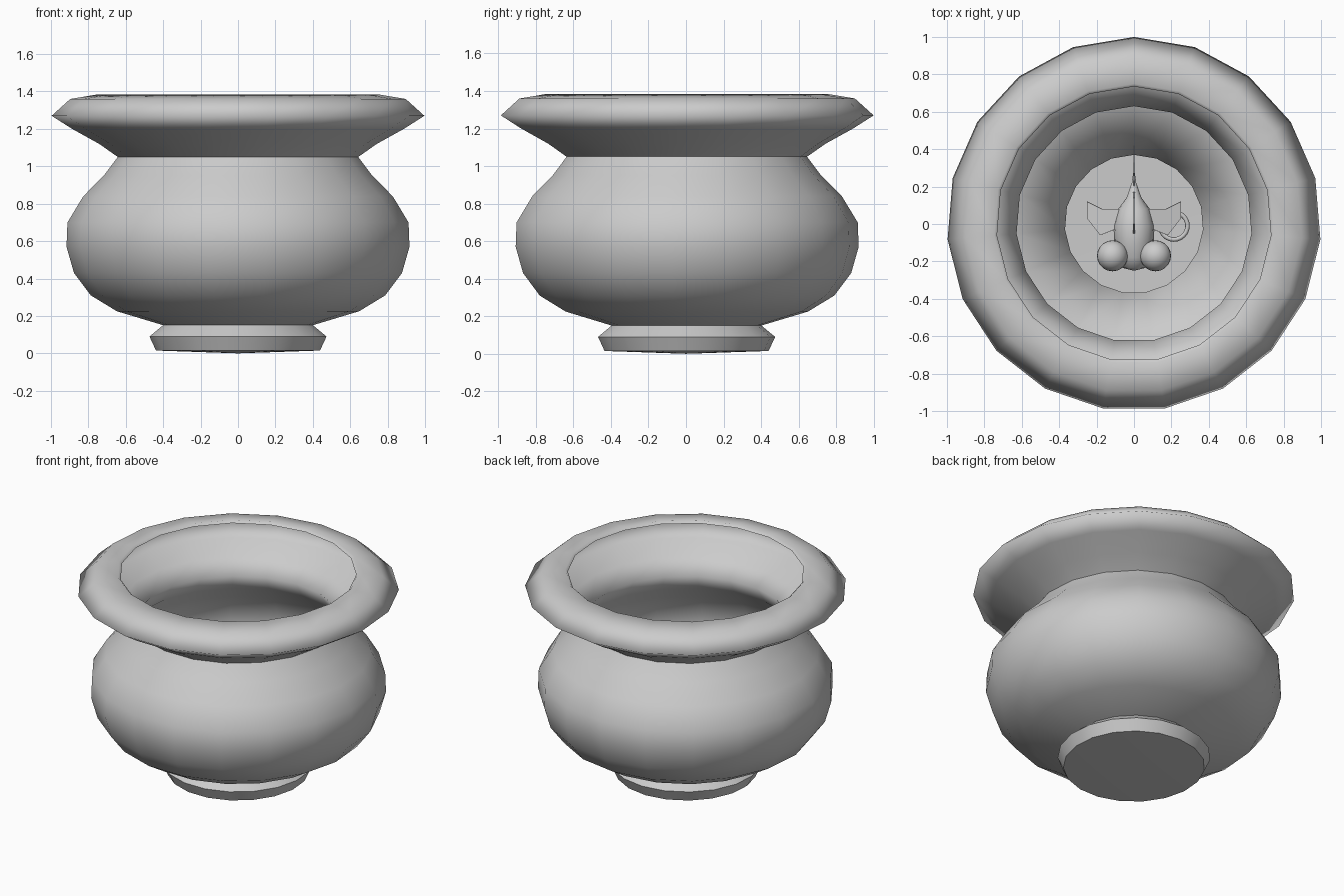
import bpy, bmesh, math
from mathutils import Matrix, Vector

if "Cube" in bpy.data.objects:
    bpy.data.objects.remove(bpy.data.objects["Cube"], do_unlink=True)

SIDES = 19  # the pot is an odd-sided turned form
grey = bpy.data.materials.new("plain_grey")
grey.use_nodes = True
COLOUR = (0.6, 0.6, 0.6, 1)
grey.diffuse_color = COLOUR
grey.node_tree.nodes["Principled BSDF"].inputs["Base Color"].default_value = COLOUR


def finish(name, bm, sharp=180):
    """Turn a bmesh into a smooth grey object."""
    mesh = bpy.data.meshes.new(name)
    bm.to_mesh(mesh)
    bm.free()
    mesh.materials.append(grey)
    for p in mesh.polygons:
        p.use_smooth = True
    if sharp < 180:
        mesh.set_sharp_from_angle(angle=math.radians(sharp))
    ob = bpy.data.objects.new(name, mesh)
    bpy.context.collection.objects.link(ob)
    return ob


def lathe(profile, sides=SIDES):
    """Spin (radius, height) points round z, one corner at the back."""
    bm = bmesh.new()
    rings = []
    for r, z in profile:
        angles = [math.pi / 2 + 2 * math.pi * k / sides for k in range(sides)]
        rings.append([bm.verts.new((r * math.cos(a), r * math.sin(a), z)) for a in angles])
    for low, high in zip(rings, rings[1:]):
        for k in range(sides):
            n = (k + 1) % sides
            bm.faces.new((low[k], low[n], high[n], high[k]))
    bmesh.ops.remove_doubles(bm, verts=bm.verts, dist=1e-5)
    return bm


# Outer pot: foot, belly and flared rim meet at crisp seams
finish("foot", lathe([(0, 0), (0.44, 0.015), (0.475, 0.09), (0.40, 0.152)]), 25)
finish("belly", lathe([(0.40, 0.15), (0.65, 0.225), (0.79, 0.31), (0.88, 0.43),
                       (0.92, 0.57), (0.915, 0.70), (0.83, 0.84), (0.72, 0.95),
                       (0.645, 1.05)]))
finish("rim", lathe([(0.645, 1.05), (0.745, 1.12), (0.89, 1.20), (1.0, 1.27),
                     (0.90, 1.36), (0.75, 1.385), (0.735, 1.37)]))

# Hollow inside, following the outer wall down to the floor
finish("inner_wall", lathe([(0.735, 1.37), (0.88, 1.34), (0.965, 1.265), (0.86, 1.215),
                            (0.73, 1.14), (0.63, 1.055), (0.70, 0.94), (0.81, 0.83),
                            (0.885, 0.69), (0.89, 0.58), (0.85, 0.44), (0.77, 0.33),
                            (0.63, 0.245), (0.37, 0.17), (0.43, 0.09)]))
finish("inner_floor", lathe([(0.43, 0.09), (0.41, 0.04), (0, 0.035)]), 30)

# Small fish resting inside, nose to the front
FISH_Z = 0.45
body = lathe([(0, -0.3), (0.012, -0.22), (0.04, -0.14), (0.085, -0.08), (0.11, 0.01),
              (0.105, 0.1), (0.085, 0.18), (0.06, 0.235), (0, 0.25)], 16)
body.transform(Matrix.Translation((0, 0, FISH_Z)) @ Matrix.Rotation(math.pi / 2, 4, 'X'))
finish("fish_body", body)


def fin(name, outline, thickness):
    """Thin plate from a flat outline of 3D points."""
    bm = bmesh.new()
    face = bm.faces.new([bm.verts.new(p) for p in outline])
    face.normal_update()
    half = face.normal * thickness
    out = bmesh.ops.extrude_face_region(bm, geom=[face])
    moved = [v for v in out["geom"] if isinstance(v, bmesh.types.BMVert)]
    bmesh.ops.translate(bm, verts=moved, vec=half)
    bmesh.ops.translate(bm, verts=bm.verts, vec=-half / 2)
    bmesh.ops.recalc_face_normals(bm, faces=bm.faces)
    finish(name, bm, 30)


# Upright back and tail fins
fin("dorsal_fin", [(0, y, FISH_Z + z) for y, z in
                   ((-0.06, 0.09), (0.0, 0.2), (0.14, 0.17), (0.17, 0.04))], 0.012)
fin("tail_fin", [(0, y, FISH_Z + z) for y, z in
                 ((0.18, 0), (0.33, 0.12), (0.42, 0.1), (0.36, 0), (0.42, -0.1), (0.33, -0.12))],
    0.008)

# Paired eyes and side fins
for side, s in (("left", 1), ("right", -1)):
    eye = bmesh.new()
    bmesh.ops.create_uvsphere(eye, u_segments=20, v_segments=12, radius=0.083,
                              matrix=Matrix.Translation((s * 0.115, -0.17, FISH_Z + 0.06)))
    finish(side + "_eye", eye)
    fin(side + "_side_fin", [(s * x, y, FISH_Z + 0.04 - 0.2 * x) for x, y in
                             ((0.08, -0.02), (0.18, -0.06), (0.25, 0.03),
                              (0.25, 0.12), (0.17, 0.08), (0.08, 0.08))], 0.012)

# Small ring beside the fish
bpy.ops.mesh.primitive_torus_add(major_radius=0.073, minor_radius=0.012, major_segments=24,
                                 minor_segments=8, location=(0.213, -0.01, FISH_Z - 0.06))
ring = bpy.context.object
ring.name = "side_ring"
ring.data.materials.append(grey)
bpy.ops.object.shade_smooth()
